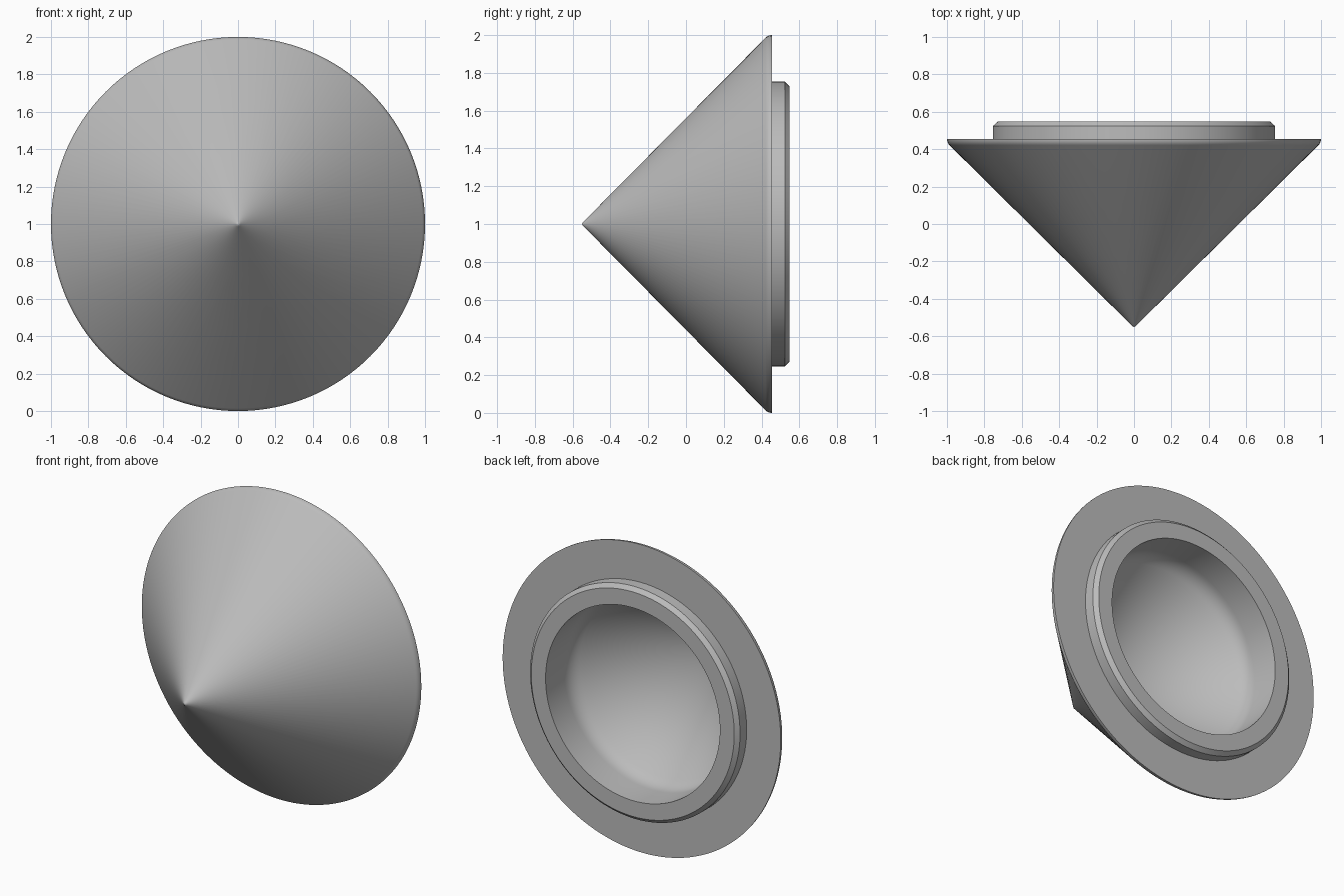
import bpy
import bmesh
import math
from mathutils import Vector, Matrix

cube = bpy.data.objects.get("Cube")
if cube:
    bpy.data.objects.remove(cube, do_unlink=True)

SEGMENTS = 128
CENTRE = Vector((0, 0, 1))

# Single plain grey material
grey = bpy.data.materials.new("plain_grey")
grey.use_nodes = True
grey.diffuse_color = (0.5, 0.5, 0.5, 1)
grey.node_tree.nodes["Principled BSDF"].inputs["Base Color"].default_value = (0.5, 0.5, 0.5, 1)


def fillet(before, corner, after, size, steps=6):
    """Round one profile corner with a short quadratic arc."""
    b, c, a = Vector(before), Vector(corner), Vector(after)
    start = c + (b - c).normalized() * size
    end = c + (a - c).normalized() * size
    return [tuple(start.lerp(c, t).lerp(c.lerp(end, t), t))
            for t in (i / steps for i in range(steps + 1))]


def lathe(name, profile):
    """Turn a (radius, y) profile about the lengthwise axis."""
    bm = bmesh.new()
    verts = [bm.verts.new((r, y, CENTRE.z)) for r, y in profile]
    edges = [bm.edges.new(pair) for pair in zip(verts, verts[1:])]
    bmesh.ops.spin(bm, geom=verts + edges, cent=CENTRE, axis=(0, 1, 0),
                   angle=math.tau, steps=SEGMENTS)
    bmesh.ops.remove_doubles(bm, verts=bm.verts, dist=0.0002)
    bmesh.ops.recalc_face_normals(bm, faces=bm.faces)
    mesh = bpy.data.meshes.new(name)
    bm.to_mesh(mesh)
    bm.free()
    mesh.materials.append(grey)
    obj = bpy.data.objects.new(name, mesh)
    bpy.context.collection.objects.link(obj)
    bpy.ops.object.select_all(action="DESELECT")
    obj.select_set(True)
    bpy.context.view_layer.objects.active = obj
    bpy.ops.object.shade_smooth_by_angle(angle=math.radians(25))
    return obj


# Outer cone with a blunt tip and a softened rim
tip, rim, rim_back = (0, -0.56), (1, 0.435), (1, 0.455)
outer = [(0, -0.55), (0.008, -0.547), (0.015, -0.54)]
outer += fillet(tip, rim, rim_back, 0.02)

# Rear flange and chamfered collar
collar = [rim_back, (0.755, 0.455), (0.755, 0.523), (0.73, 0.547), (0.627, 0.547)]

# Hollow inside: straight bore easing into an inner cone
bore = fillet((0.627, 0.547), (0.627, 0.3), (0, -0.327), 0.06)
hollow = bore + [(0, -0.327)]

lathe("hollow_cone_with_collar", outer + collar[1:] + hollow)
